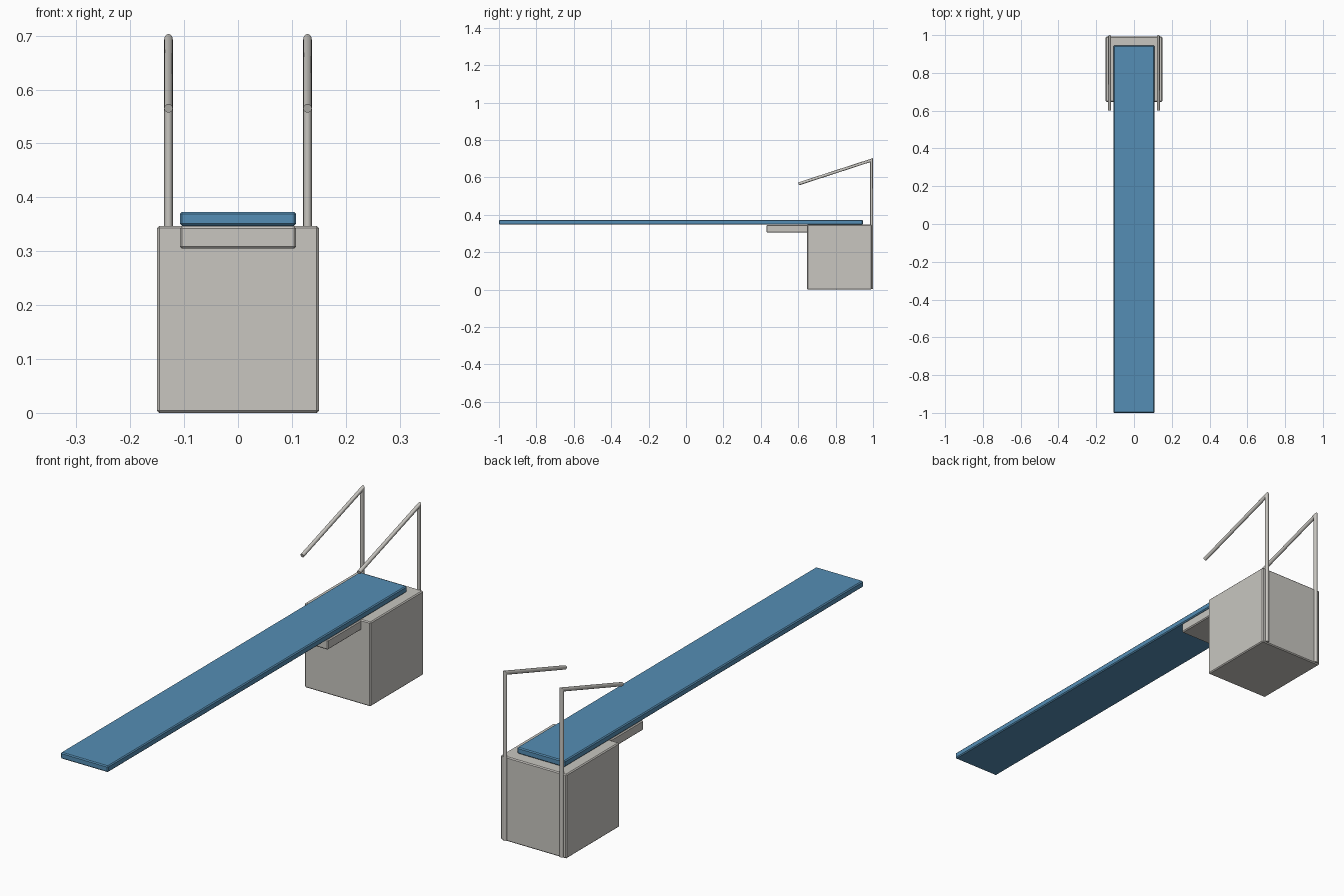
import bpy
import bmesh
import math
from mathutils import Vector

cube = bpy.data.objects.get("Cube")
if cube:
    bpy.data.objects.remove(cube, do_unlink=True)


def material(name, colour):
    mat = bpy.data.materials.new(name)
    mat.use_nodes = True
    mat.diffuse_color = colour
    mat.node_tree.nodes["Principled BSDF"].inputs["Base Color"].default_value = colour
    return mat


blue = material("board blue", (0.09, 0.27, 0.46, 1))
grey = material("warm grey", (0.58, 0.565, 0.53, 1))


def add_object(name, bm, mat):
    bmesh.ops.recalc_face_normals(bm, faces=bm.faces)
    mesh = bpy.data.meshes.new(name)
    bm.to_mesh(mesh)
    bm.free()
    mesh.materials.append(mat)
    obj = bpy.data.objects.new(name, mesh)
    bpy.context.collection.objects.link(obj)
    return obj


def box(name, low, high, mat, bevel=0.004):
    """Chamfered block between two corners."""
    low, high = Vector(low), Vector(high)
    bm = bmesh.new()
    bmesh.ops.create_cube(bm, size=1)
    bmesh.ops.scale(bm, vec=high - low, verts=bm.verts)
    bmesh.ops.translate(bm, vec=(low + high) / 2, verts=bm.verts)
    obj = add_object(name, bm, mat)
    mod = obj.modifiers.new("chamfer", 'BEVEL')
    mod.width = bevel
    mod.segments = 1
    return obj


def handrail(name, x, radius=0.008, sides=16):
    """Upright post and sloping grip, swept as one tube with a mitred corner."""
    path = [Vector((x, 0.992, 0.004)), Vector((x, 0.992, 0.692)), Vector((x, 0.602, 0.565))]
    up = (path[1] - path[0]).normalized()
    slope = (path[2] - path[1]).normalized()
    mitre = (up + slope).normalized()
    across = Vector((1, 0, 0))
    bm = bmesh.new()
    rings = []
    for point, direction in zip(path, (up, mitre, slope)):
        side = direction.cross(across).normalized()
        stretch = 1 / direction.dot(up) if direction is mitre else 1
        ring = []
        for i in range(sides):
            a = math.tau * i / sides
            offset = across * math.cos(a) + side * math.sin(a) * stretch
            ring.append(bm.verts.new(point + offset * radius))
        rings.append(ring)
    for a, b in zip(rings, rings[1:]):
        for i in range(sides):
            j = (i + 1) % sides
            bm.faces.new((a[i], a[j], b[j], b[i]))
    bm.faces.new(rings[0])
    bm.faces.new(rings[-1])
    obj = add_object(name, bm, grey)
    bpy.ops.object.select_all(action='DESELECT')
    obj.select_set(True)
    bpy.context.view_layer.objects.active = obj
    bpy.ops.object.shade_smooth_by_angle(angle=math.radians(35))


# Pedestal, support ledge and springboard
box("pedestal", (-0.15, 0.647, 0), (0.15, 0.992, 0.347), grey)
box("support_ledge", (-0.108, 0.43, 0.305), (0.108, 0.652, 0.346), grey)
box("diving_board", (-0.108, -1, 0.347), (0.108, 0.945, 0.373), blue)

# Handrails on both sides
for label, sign in (("left", 1), ("right", -1)):
    handrail(label + "_handrail", sign * 0.129)
